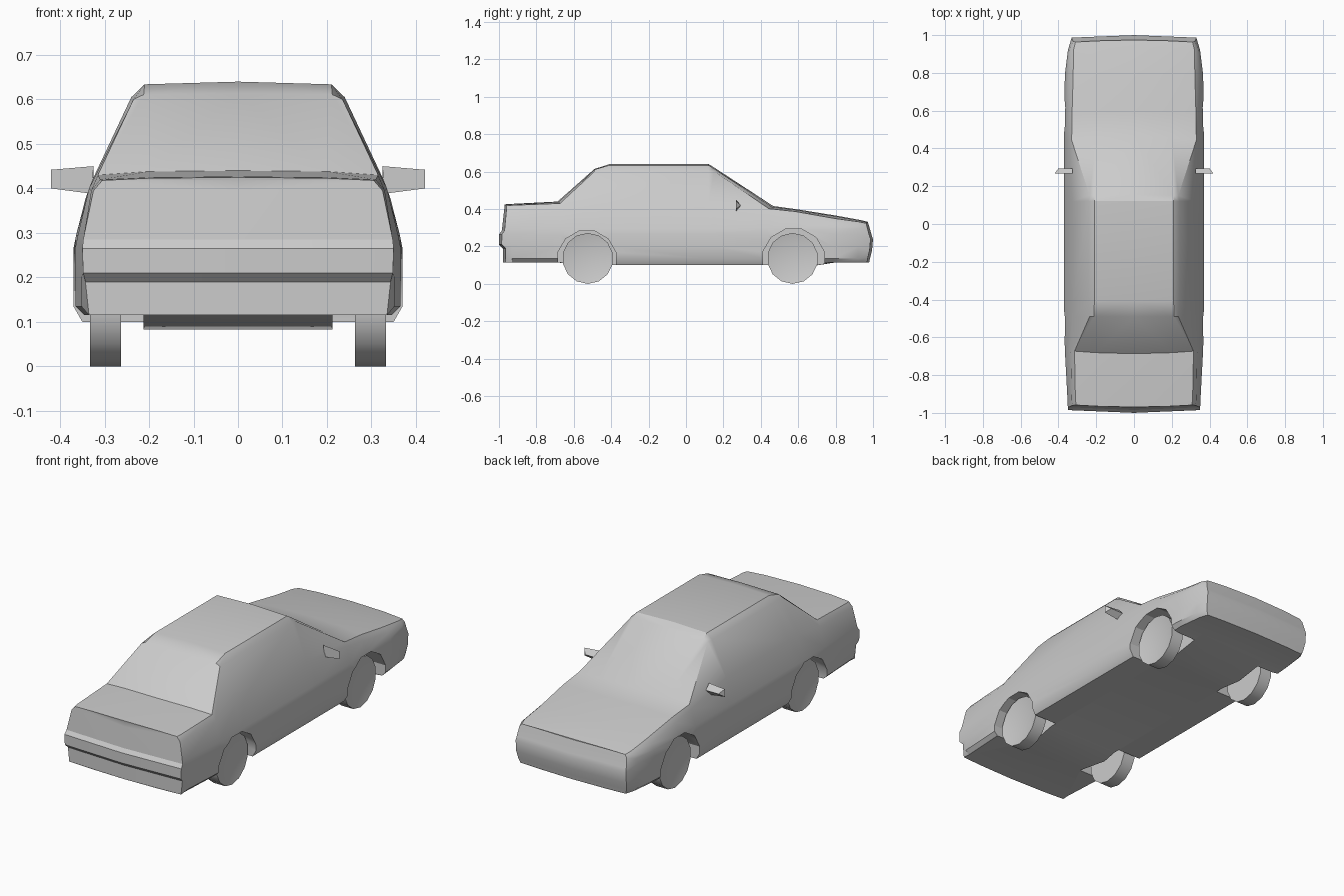
import bpy, bmesh, math
from mathutils import Matrix

if "Cube" in bpy.data.objects:
    bpy.data.objects.remove(bpy.data.objects["Cube"])

grey = bpy.data.materials.new("grey_paint")
grey.diffuse_color = (0.6, 0.6, 0.6, 1)
grey.use_nodes = True
grey.node_tree.nodes["Principled BSDF"].inputs["Base Color"].default_value = grey.diffuse_color


def make(name, bm, angle=30):
    """Turn a bmesh into a shaded object."""
    bmesh.ops.remove_doubles(bm, verts=bm.verts, dist=0.0005)
    bmesh.ops.recalc_face_normals(bm, faces=bm.faces)
    me = bpy.data.meshes.new(name)
    bm.to_mesh(me)
    bm.free()
    me.materials.append(grey)
    ob = bpy.data.objects.new(name, me)
    bpy.context.collection.objects.link(ob)
    smooth(ob, angle)
    return ob


def smooth(ob, angle):
    bpy.ops.object.select_all(action='DESELECT')
    ob.select_set(True)
    bpy.context.view_layer.objects.active = ob
    bpy.ops.object.shade_smooth_by_angle(angle=math.radians(angle))


def cylinder(x0, x1, y, z, r, n, turn=0.0):
    """Cylinder lying along x."""
    bm = bmesh.new()
    m = (Matrix.Translation(((x0 + x1) / 2, y, z)) @ Matrix.Rotation(math.pi / 2, 4, 'Y')
         @ Matrix.Rotation(turn, 4, 'Z'))
    bmesh.ops.create_cone(bm, cap_ends=True, segments=n, radius1=r, radius2=r,
                          depth=x1 - x0, matrix=m)
    return bm


# Body cross-sections:
# y, bow, half width, floor z, sill z, belt x z, rail x z, roof x z, centre z
STATIONS = [
    (-.93, .015, .352, .115, .115, .330, .395, .310, .420, .20, .425, .427),
    (-.67, .025, .366, .115, .115, .335, .400, .315, .430, .20, .438, .440),
    (-.49, .000, .370, .083, .100, .327, .420, .235, .600, .212, .611, .614),
    (-.41, .000, .370, .100, .100, .325, .420, .240, .605, .21, .634, .640),
    (.12, .010, .370, .100, .100, .325, .420, .240, .605, .21, .634, .640),
    (.145, .070, .370, .100, .100, .327, .420, .235, .602, .21, .615, .619),
    (.44, .060, .370, .100, .100, .342, .380, .330, .402, .20, .412, .416),
    (.58, .030, .370, .083, .100, .345, .360, .328, .387, .20, .395, .398),
    (.79, .015, .366, .115, .115, .348, .325, .322, .350, .20, .362, .365),
    (.92, .015, .350, .115, .115, .340, .313, .320, .332, .20, .338, .341),
]
# Bumper and end panels from bottom to top: y, x, z
TAIL = [(-.965, 0, .115), (-.965, .21, .115), (-.965, .335, .115), (-.965, .343, .19),
        (-.985, .348, .21), (-.985, .350, .265), (-.970, .348, .285), (-.958, .325, .395),
        (-.955, .305, .418), (-.955, .20, .423), (-.955, 0, .425)]
NOSE = [(.965, 0, .115), (.965, .21, .115), (.965, .315, .115), (.970, .325, .14),
        (.980, .330, .18), (.985, .330, .24), (.978, .328, .26), (.965, .322, .308),
        (.960, .310, .324), (.960, .20, .329), (.960, 0, .331)]


def bowed(x, y, z, bow):
    return (x, y * (1 + bow * max(0, 1 - (x / .35) ** 2)), z)


def ring(y, bow, w, fl, sill, bx, bz, rx, rz, tx, tz, top):
    pts = [(0, fl), (.21, fl), (w - .02, sill), (w, .135), (w, .20), (w, .265),
           (w - .006, .295), (bx, bz), (rx, rz), (tx, tz), (0, top)]
    return [bowed(x, y, z, bow) for x, z in pts]


def end_rings(levels):
    edge = [bowed(x, y, z, .015) for y, x, z in levels]
    middle = [bowed(0, y, z, .015) for y, x, z in levels]
    return edge, middle


tail_edge, tail_mid = end_rings(TAIL)
nose_edge, nose_mid = end_rings(NOSE)
rings = [tail_mid, tail_edge] + [ring(*s) for s in STATIONS] + [nose_edge, nose_mid]

bm = bmesh.new()
for side in (1, -1):
    grid = [[bm.verts.new((side * x, y, z)) for x, y, z in r] for r in rings]
    for a, b in zip(grid, grid[1:]):
        for k in range(len(a) - 1):
            bm.faces.new((a[k], a[k + 1], b[k + 1], b[k]))
body = make("car_body", bm)

# Wheel arches cut out of the body
AXLES = ((-.53, .16), (.575, .17))
cutters = []
for y, r in AXLES:
    for x0, x1 in ((.212, .5), (-.5, -.212)):
        c = make("arch_cutter", cylinder(x0, x1, y, .128, r, 12, math.pi / 12))
        c.hide_render = True
        mod = body.modifiers.new("arch", 'BOOLEAN')
        mod.operation = 'DIFFERENCE'
        mod.solver = 'EXACT'
        mod.object = c
        cutters.append(c)
bpy.ops.object.select_all(action='DESELECT')
body.select_set(True)
bpy.context.view_layer.objects.active = body
for mod in list(body.modifiers):
    bpy.ops.object.modifier_apply(modifier=mod.name)
for c in cutters:
    bpy.data.objects.remove(c)
smooth(body, 30)

# Wheels with a recessed hub on the outer face
for y, label in ((-.525, "rear"), (.57, "front")):
    for side, hand in ((1, "right"), (-1, "left")):
        x0, x1 = sorted((side * .263, side * .333))
        bm = cylinder(x0, x1, y, .136, .136, 14, math.pi / 14)
        outer = [f for f in bm.faces if f.normal.x * side > .9]
        bmesh.ops.inset_region(bm, faces=outer, thickness=.058)
        hub = max(bm.faces, key=lambda f: len(f.verts) * (f.calc_center_median().x * side > .3))
        bmesh.ops.translate(bm, verts=hub.verts, vec=(-side * .012, 0, 0))
        make(f"{label}_{hand}_wheel", bm)

# Door mirrors: flat glass side, wedge-shaped housing
for side, hand in ((1, "right"), (-1, "left")):
    bm = bmesh.new()
    outline = [(.325, .45), (.42, .442), (.42, .40), (.328, .388)]
    back = [bm.verts.new((side * x, .268, z)) for x, z in outline]
    tips = [bm.verts.new((side * x, .294, .42)) for x in (.325, .40)]
    for f in (back, (back[0], back[1], tips[1], tips[0]), (back[1], back[2], tips[1]),
              (back[2], back[3], tips[0], tips[1]), (back[3], back[0], tips[0])):
        bm.faces.new(f)
    make(f"{hand}_mirror", bm, 20)
